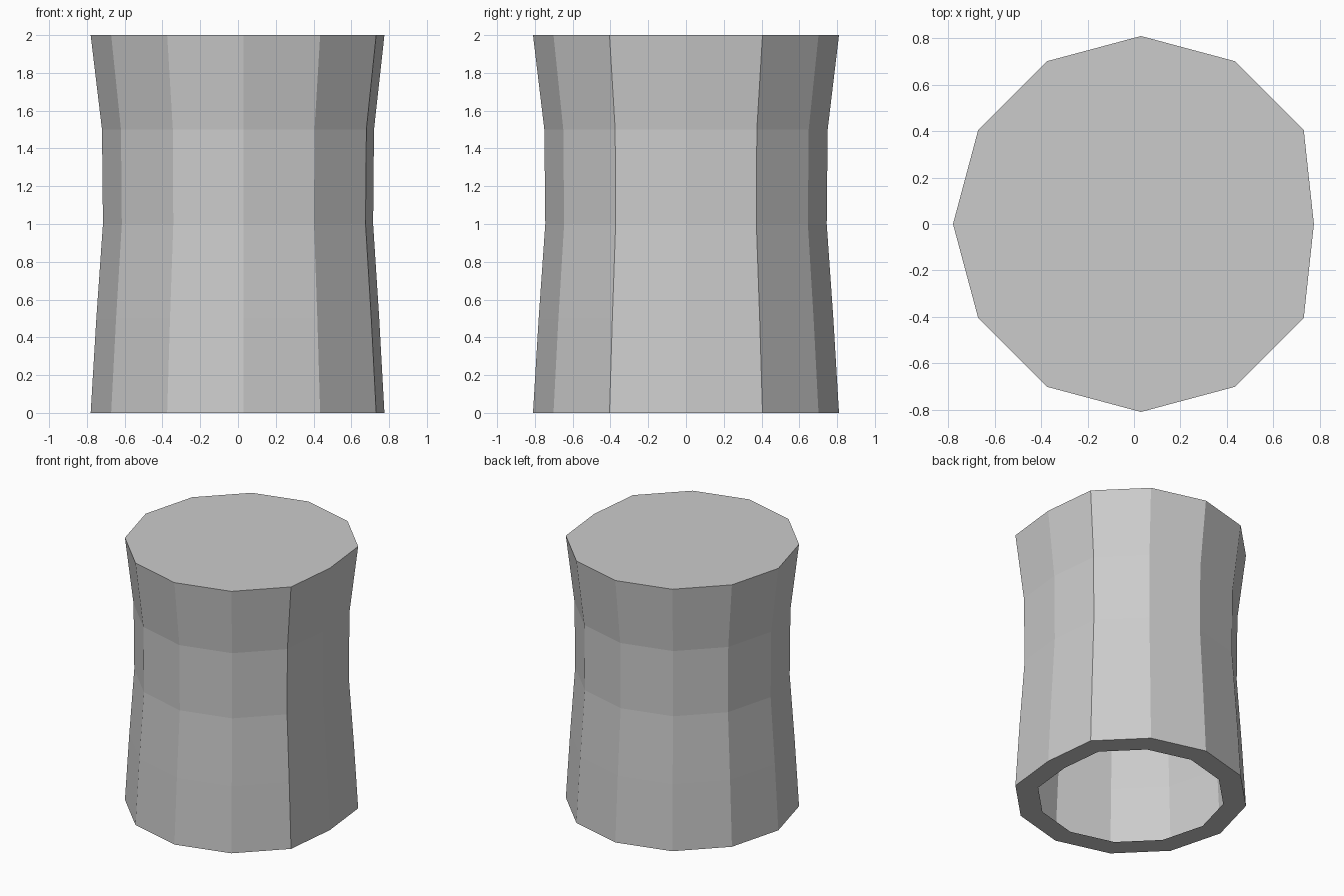
import bpy, bmesh
from math import cos, sin, pi

if "Cube" in bpy.data.objects:
    bpy.data.objects.remove(bpy.data.objects["Cube"])

SIDES = 12
# (radius, height) of each ring, starting with the inner edge of the bottom rim
PROFILE = [(0.65, 0), (0.81, 0), (0.78, 0.5), (0.745, 1.0), (0.75, 1.5), (0.81, 2.0)]


def ring(bm, r, z):
    verts = []
    for i in range(SIDES):
        a = 2 * pi * i / SIDES
        # the +x corner is pushed in slightly
        dent = 0.08 * r if i == 0 else 0
        verts.append(bm.verts.new((0.03 + r * cos(a) - dent, r * sin(a), z)))
    return verts


# waisted body with a flat rim around the open bottom
bm = bmesh.new()
rings = [ring(bm, r, z) for r, z in PROFILE]
for low, high in zip(rings, rings[1:]):
    for i in range(SIDES):
        j = (i + 1) % SIDES
        bm.faces.new((low[i], low[j], high[j], high[i]))

# closed top
bm.faces.new(rings[-1])

bmesh.ops.recalc_face_normals(bm, faces=bm.faces)
mesh = bpy.data.meshes.new("waisted_body")
bm.to_mesh(mesh)
bm.free()
body = bpy.data.objects.new("waisted_body", mesh)
bpy.context.collection.objects.link(body)
